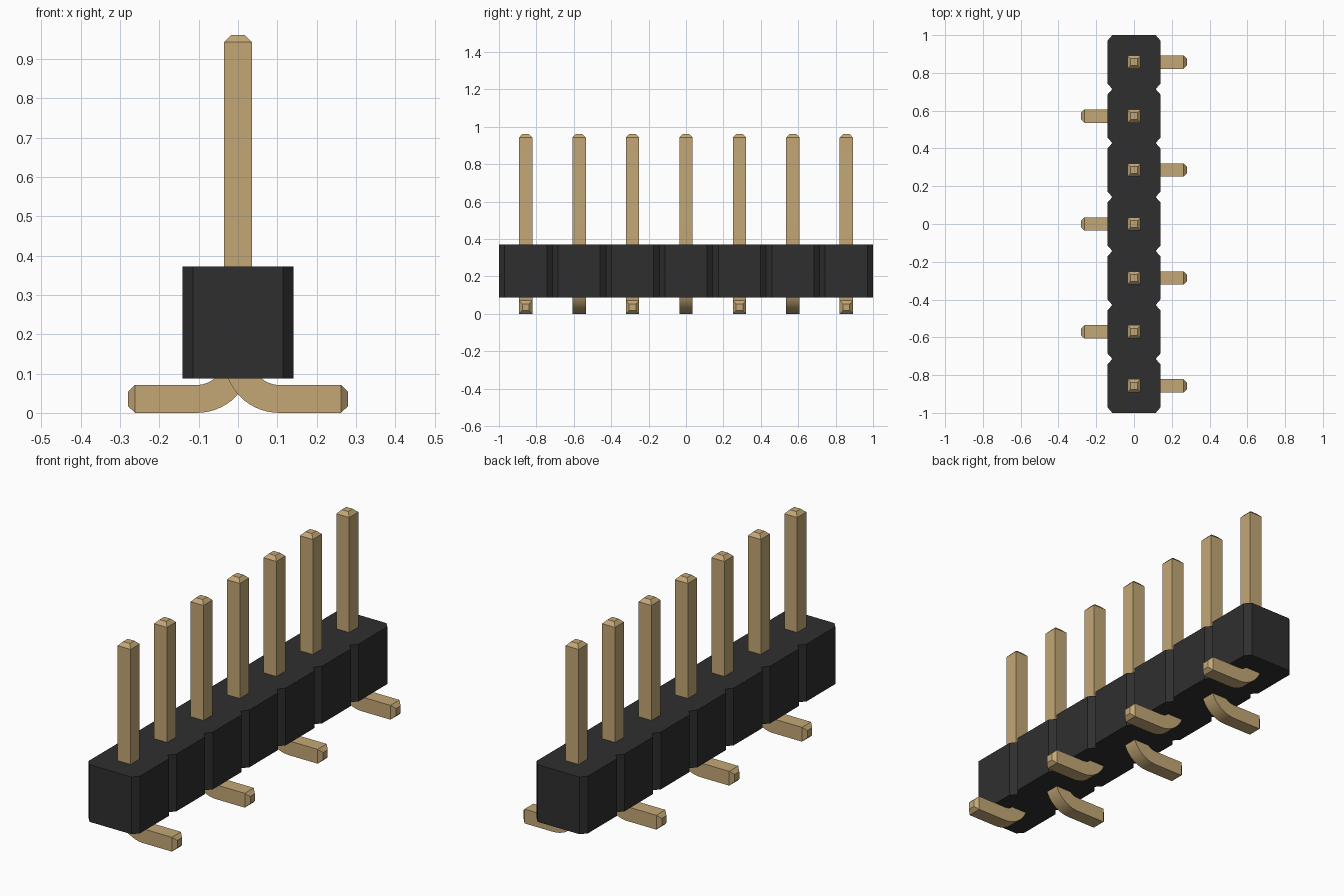
import bpy, bmesh
from math import sin, cos, pi, radians
from mathutils import Vector

if "Cube" in bpy.data.objects:
    bpy.data.objects.remove(bpy.data.objects["Cube"])

COUNT = 7
PITCH = 2 / COUNT
HALF = 0.0355            # half thickness of a pin
TIP = 0.018              # chamfer length and tip half width
BEND = 0.105             # centreline bend radius
BODY_X, BODY_LOW, BODY_TOP = 0.141, 0.088, 0.372
NOTCH_X, NOTCH_Y = 0.026, 0.03


def material(name, rgb):
    mat = bpy.data.materials.new(name)
    mat.use_nodes = True
    mat.diffuse_color = (*rgb, 1)
    mat.node_tree.nodes["Principled BSDF"].inputs["Base Color"].default_value = (*rgb, 1)
    return mat


def make_object(name, bm, mat):
    bmesh.ops.recalc_face_normals(bm, faces=bm.faces)
    mesh = bpy.data.meshes.new(name)
    bm.to_mesh(mesh)
    bm.free()
    mesh.materials.append(mat)
    obj = bpy.data.objects.new(name, mesh)
    bpy.context.collection.objects.link(obj)
    return obj


black = material("black plastic", (0.028, 0.028, 0.028))
gold = material("pale gold metal", (0.55, 0.39, 0.18))

# Insulating body: chamfered cell outline repeated along y, then extruded up
right = []
for i in range(COUNT):
    y0, y1 = -1 + i * PITCH, -1 + (i + 1) * PITCH
    if i == 0:
        right.append((BODY_X - NOTCH_X, y0))
    right += [(BODY_X, y0 + NOTCH_Y), (BODY_X, y1 - NOTCH_Y), (BODY_X - NOTCH_X, y1)]
outline = right + [(-x, y) for x, y in reversed(right)]
bm = bmesh.new()
base = bm.faces.new([bm.verts.new((x, y, BODY_LOW)) for x, y in outline])
top = bmesh.ops.extrude_face_region(bm, geom=[base])
bmesh.ops.translate(bm, vec=(0, 0, BODY_TOP - BODY_LOW),
                    verts=[v for v in top["geom"] if isinstance(v, bmesh.types.BMVert)])
make_object("header_body", bm, black)


# Bent pin: square section swept from the foot tip, round the bend, to the top tip
def pin_sections():
    end, height = 0.28, 0.961
    flat, up = Vector((0, 0, 1)), Vector((1, 0, 0))
    yield Vector((end, 0, HALF)), flat, TIP
    yield Vector((end - TIP, 0, HALF)), flat, HALF
    steps = 14
    for i in range(steps + 1):
        a = pi / 2 * i / steps
        normal = Vector((sin(a), 0, cos(a)))
        yield Vector((BEND, 0, HALF + BEND)) - normal * BEND, normal, HALF
    yield Vector((0, 0, height - TIP)), up, HALF
    yield Vector((0, 0, height)), up, TIP


def make_pin(name, y, side):
    bm = bmesh.new()
    rings = []
    for centre, normal, half in pin_sections():
        ring = []
        for n, w in ((-1, -1), (1, -1), (1, 1), (-1, 1)):
            p = centre + normal * n * half
            ring.append(bm.verts.new((p.x * side, y + w * half, p.z)))
        rings.append(ring)
    for a, b in zip(rings, rings[1:]):
        for i in range(4):
            j = (i + 1) % 4
            bm.faces.new((a[i], a[j], b[j], b[i]))
    bm.faces.new(rings[0])
    bm.faces.new(rings[-1])
    obj = make_object(name, bm, gold)
    bpy.ops.object.select_all(action='DESELECT')
    obj.select_set(True)
    bpy.context.view_layer.objects.active = obj
    bpy.ops.object.shade_smooth_by_angle(angle=radians(30))


# Row of pins with feet alternating left and right
for k in range(COUNT):
    make_pin(f"pin_{k + 1}", (k - COUNT // 2) * PITCH, 1 if k % 2 == 0 else -1)
